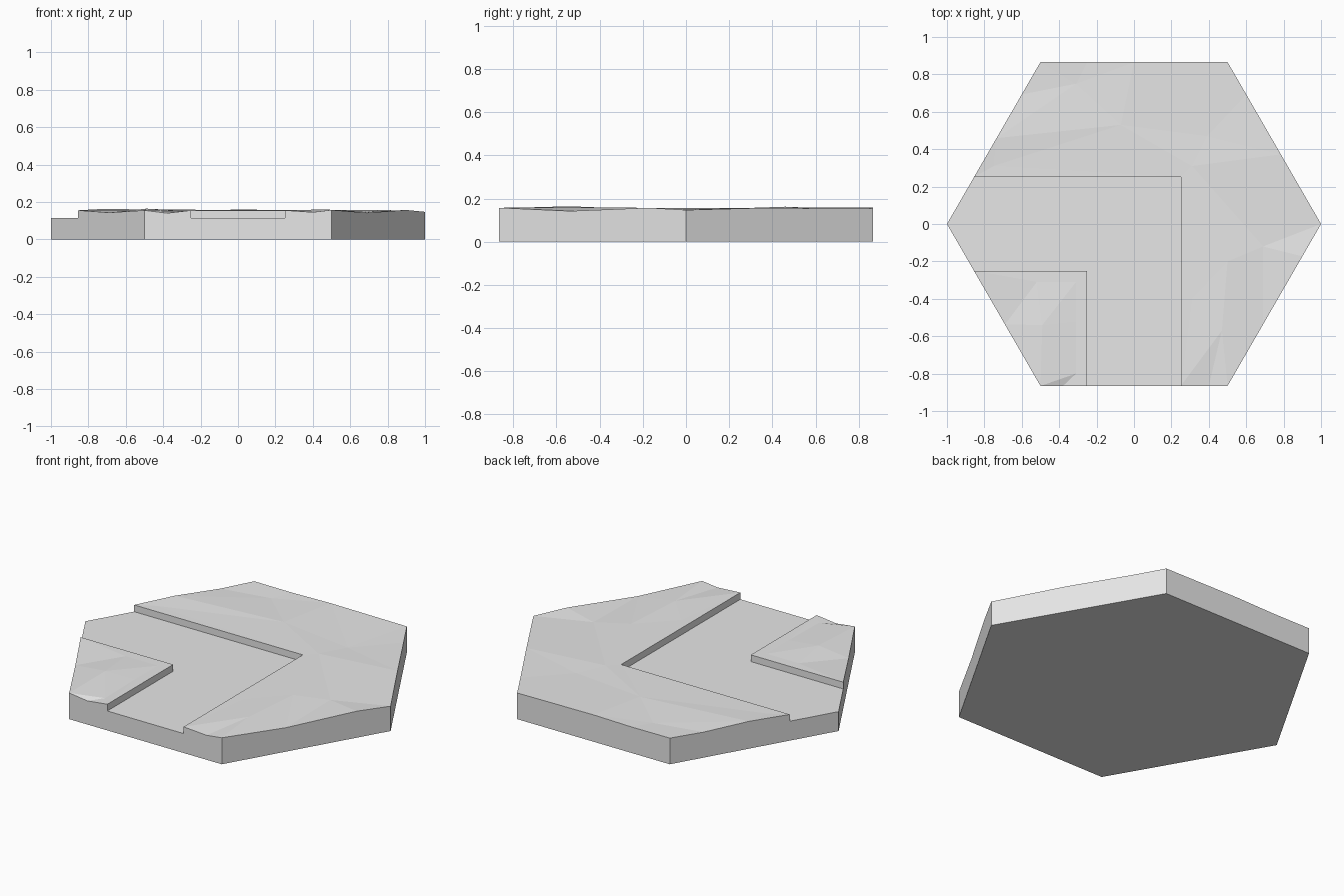
import bpy, bmesh, math
from mathutils import Vector
from mathutils.geometry import delaunay_2d_cdt

if "Cube" in bpy.data.objects:
    bpy.data.objects.remove(bpy.data.objects["Cube"], do_unlink=True)

FLOOR, RIM, HALF = 0.115, 0.155, 0.25
corners = [Vector((math.cos(math.radians(180 + 60 * k)),
                   math.sin(math.radians(180 + 60 * k)))) for k in range(6)]
CUT = HALF / corners[4].y       # where the channel meets the left sides

# Height profile of each side: (fraction along side, height)
sides = [
    [(0, FLOOR), (CUT, FLOOR), (CUT, RIM), (0.62, 0.143), (1, RIM)],
    [(0, RIM), (0.12, 0.14), (0.25, RIM), (0.25, FLOOR), (0.75, FLOOR),
     (0.75, RIM), (0.9, 0.145), (1, 0.157)],
    [(0, 0.157), (0.38, 0.142), (0.8, 0.157), (1, 0.147)],
    [(0, 0.147), (0.43, 0.157), (0.8, 0.153), (1, RIM)],
    [(0, RIM), (0.5, 0.159), (0.75, 0.154), (1, RIM)],
    [(0, RIM), (0.2, 0.151), (0.47, 0.162), (1 - CUT, RIM), (1 - CUT, FLOOR), (1, FLOOR)],
]
rails = []
for k, side in enumerate(sides):
    a, b = corners[k], corners[(k + 1) % 6]
    rails.append([a.lerp(b, t).to_3d() + Vector((0, 0, z)) for t, z in side])

bm = bmesh.new()


def face(points):
    bm.faces.new([bm.verts.new(p) for p in points])


def ground(outline, inner):
    """Faceted ground: triangulate an outline together with inner points."""
    pts = outline + [Vector(p) for p in inner]
    n = len(outline)
    edges = [(i, (i + 1) % n) for i in range(n)]
    co, _, tris, orig, _, _ = delaunay_2d_cdt([p.xy for p in pts], edges, [], 1, 1e-5)
    for t in tris:
        face([(co[i].x, co[i].y, pts[orig[i][0]].z) for i in t])


# Outer walls and underside
for k, rail in enumerate(rails):
    face([corners[k].to_3d(), corners[(k + 1) % 6].to_3d()] + rail[::-1])
face([c.to_3d() for c in reversed(corners)])

# Channel floor with its bend
bend_out = Vector((HALF, HALF, FLOOR))
bend_in = Vector((-HALF, -HALF, FLOOR))
face([rails[0][0], rails[0][1], bend_in, rails[1][3], rails[1][4], bend_out, rails[5][4]])

# Channel banks
up = Vector((0, 0, RIM - FLOOR))
for path in ([rails[0][1], bend_in, rails[1][3]], [rails[1][4], bend_out, rails[5][4]]):
    for a, b in zip(path, path[1:]):
        face([a, b, b + up, a + up])

# Small ground corner inside the bend
ground(rails[0][2:] + rails[1][1:3] + [bend_in + up],
       [(-0.31, -0.31, RIM), (-0.31, -0.52, RIM), (-0.52, -0.31, RIM),
        (-0.49, -0.54, 0.164), (-0.31, -0.8, 0.15)])

# Large ground area outside the bend
ground(rails[1][5:] + rails[2][1:] + rails[3][1:] + rails[4][1:] + rails[5][1:4] + [bend_out + up],
       [(0.31, 0.31, 0.156), (0.31, -0.4, RIM), (-0.75, 0.31, RIM), (0.69, -0.12, 0.147),
        (0.47, -0.57, 0.16), (-0.31, 0.75, 0.15), (-0.07, 0.53, 0.157),
        (0.39, 0.47, 0.151), (0.5, -0.2, 0.157)])

bmesh.ops.remove_doubles(bm, verts=bm.verts, dist=1e-4)
bmesh.ops.recalc_face_normals(bm, faces=bm.faces)
mesh = bpy.data.meshes.new("ground_tile")
bm.to_mesh(mesh)
bm.free()

# Single stone grey
stone = bpy.data.materials.new("stone_grey")
stone.use_nodes = True
grey = (0.8, 0.8, 0.8, 1)
stone.diffuse_color = grey
stone.node_tree.nodes["Principled BSDF"].inputs["Base Color"].default_value = grey
mesh.materials.append(stone)
bpy.context.collection.objects.link(bpy.data.objects.new("ground_tile", mesh))
